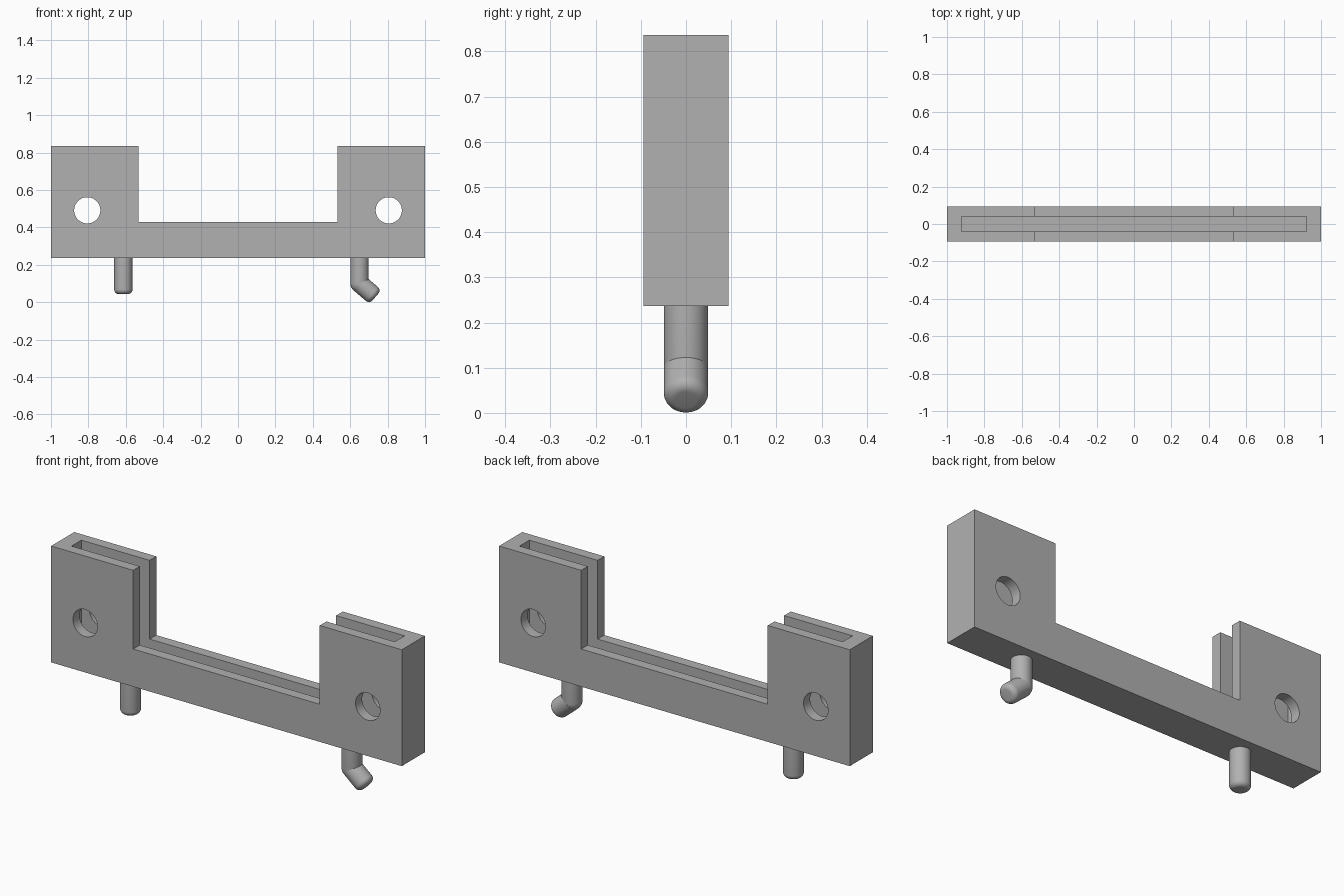
import bpy, bmesh, math
from mathutils import Vector

if "Cube" in bpy.data.objects:
    bpy.data.objects.remove(bpy.data.objects["Cube"], do_unlink=True)

GREY = (0.44, 0.44, 0.44, 1)
grey = bpy.data.materials.new("plain grey")
grey.use_nodes = True
grey.diffuse_color = GREY
grey.node_tree.nodes["Principled BSDF"].inputs["Base Color"].default_value = GREY

HALF_DEPTH = 0.094
BASE, BRIDGE, TOP = 0.236, 0.43, 0.836
PIN_R = 0.049


def finish(name, bm):
    bmesh.ops.recalc_face_normals(bm, faces=bm.faces[:])
    mesh = bpy.data.meshes.new(name)
    bm.to_mesh(mesh)
    bm.free()
    obj = bpy.data.objects.new(name, mesh)
    bpy.context.collection.objects.link(obj)
    mesh.materials.append(grey)
    return obj


def extrude_profile(name, points, half_depth):
    """Extrude an x-z outline symmetrically along y."""
    bm = bmesh.new()
    face = bm.faces.new([bm.verts.new((x, -half_depth, z)) for x, z in points])
    out = bmesh.ops.extrude_face_region(bm, geom=[face])
    verts = [v for v in out["geom"] if isinstance(v, bmesh.types.BMVert)]
    bmesh.ops.translate(bm, verts=verts, vec=(0, 2 * half_depth, 0))
    return finish(name, bm)


def smooth(obj, angle):
    bpy.ops.object.select_all(action="DESELECT")
    obj.select_set(True)
    bpy.context.view_layer.objects.active = obj
    bpy.ops.object.shade_smooth_by_angle(angle=math.radians(angle))


def cut(target, cutter):
    mod = target.modifiers.new("cut", "BOOLEAN")
    mod.operation, mod.solver, mod.object = "DIFFERENCE", "EXACT", cutter
    bpy.context.view_layer.objects.active = target
    bpy.ops.object.modifier_apply(modifier=mod.name)
    bpy.data.objects.remove(cutter, do_unlink=True)


def rod(name, start, end, fillet, segments=40, steps=8):
    """Round rod from start to end with a rounded far end."""
    start, end = Vector(start), Vector(end)
    length = (end - start).length
    profile = [(PIN_R, 0)]
    for i in range(steps + 1):
        a = math.pi / 2 * i / steps
        profile.append((PIN_R - fillet + fillet * math.cos(a),
                        length - fillet + fillet * math.sin(a)))
    bm = bmesh.new()
    verts = [bm.verts.new((r, 0, h)) for r, h in [(0, 0)] + profile + [(0, length)]]
    edges = [bm.edges.new(pair) for pair in zip(verts, verts[1:])]
    bmesh.ops.spin(bm, geom=verts + edges, axis=(0, 0, 1), cent=(0, 0, 0),
                   angle=2 * math.pi, steps=segments)
    bmesh.ops.remove_doubles(bm, verts=bm.verts[:], dist=1e-5)
    turn = Vector((0, 0, 1)).rotation_difference(end - start).to_matrix()
    for v in bm.verts:
        v.co = turn @ v.co + start
    obj = finish(name, bm)
    smooth(obj, 40)
    return obj


# U-shaped body
half = [(1, BASE), (1, TOP), (0.532, TOP), (0.532, BRIDGE)]
outline = half + [(-x, z) for x, z in reversed(half)]
body = extrude_profile("slotted_body", outline, HALF_DEPTH)

# Long slot open at the top
s, floor = 0.922, 0.32
cut(body, extrude_profile("slot_cutter",
                          [(-s, floor), (s, floor), (s, 1), (-s, 1)], 0.04))

# Screw holes through both uprights
for side in (-1, 1):
    ring = [(side * 0.806 + 0.07 * math.cos(math.tau * i / 48),
             0.491 + 0.07 * math.sin(math.tau * i / 48)) for i in range(48)]
    cut(body, extrude_profile("hole_cutter", ring, 0.2))
smooth(body, 30)

# Straight pin on one side, bent pin on the other
rod("straight_pin", (-0.613, 0, BASE), (-0.613, 0, 0.043), 0.025)
elbow = Vector((0.65, 0, 0.1))
rod("bent_pin_leg", (0.65, 0, BASE), elbow - Vector((0, 0, PIN_R)), PIN_R)
rod("bent_pin_foot", elbow, (0.735, 0, 0.028), 0.025)
